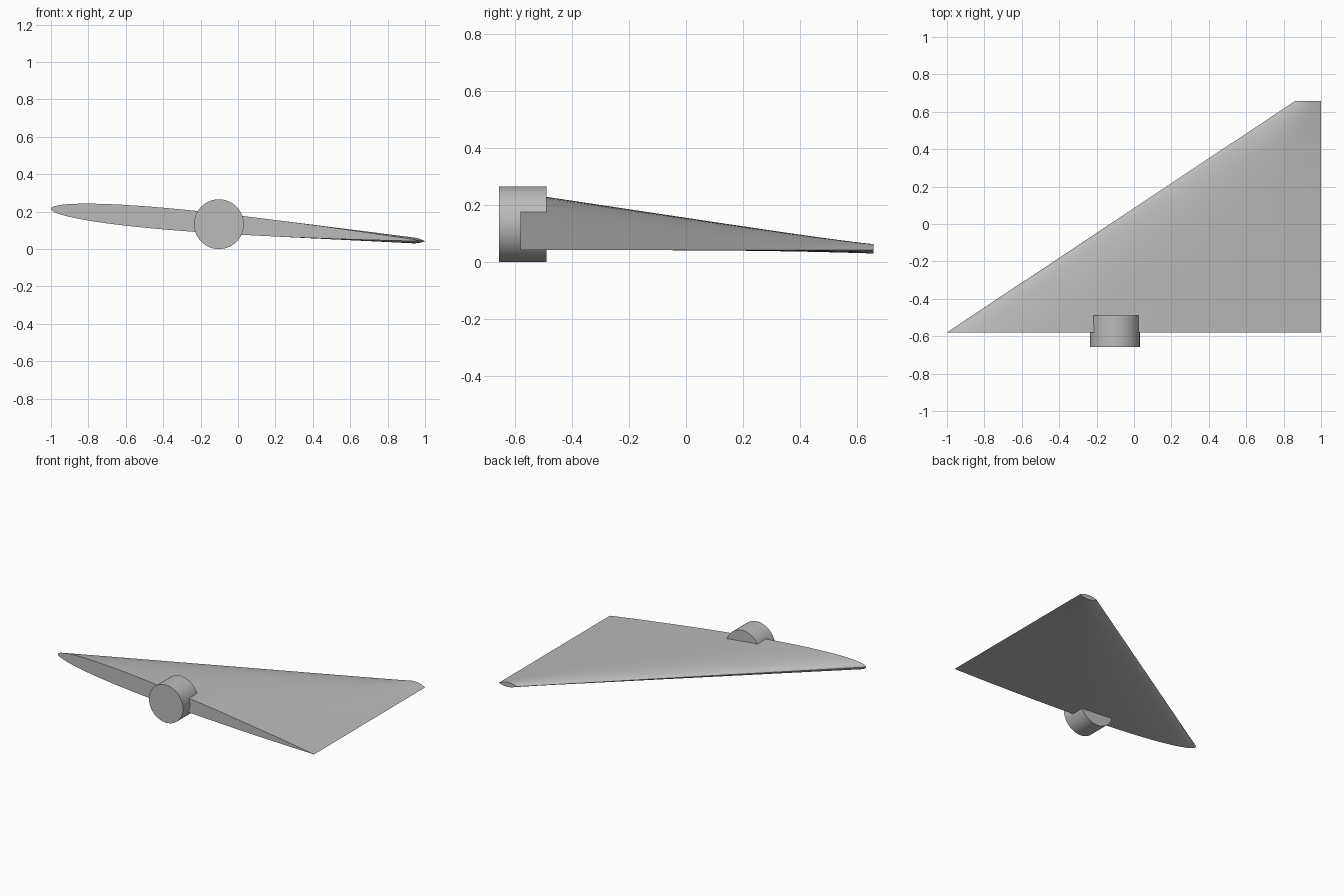
import bpy, bmesh, math
from mathutils import Vector

cube = bpy.data.objects.get("Cube")
if cube:
    bpy.data.objects.remove(cube, do_unlink=True)

grey = bpy.data.materials.new("plain grey")
grey.use_nodes = True
colour = (0.5, 0.5, 0.5, 1)
grey.diffuse_color = colour
grey.node_tree.nodes["Principled BSDF"].inputs["Base Color"].default_value = colour


def finish(obj):
    """Apply the colour and smooth all but the sharp edges."""
    obj.data.materials.append(grey)
    bpy.ops.object.select_all(action="DESELECT")
    obj.select_set(True)
    bpy.context.view_layer.objects.active = obj
    bpy.ops.object.shade_smooth_by_angle(angle=math.radians(35))


def airfoil(f):
    """Round-nosed half thickness along the chord, peak near 1."""
    return 10 * (0.2969 * math.sqrt(f) - 0.126 * f - 0.3516 * f**2
                 + 0.2843 * f**3 - 0.1036 * f**4)


def lens(f):
    return 4 * f * (1 - f)


def section(nose, tail, half, shape, steps=32):
    """Closed loop: tail to nose over the top, then back underneath."""
    nose, tail = Vector(nose), Vector(tail)
    fractions = [(1 - math.cos(math.pi * i / steps)) / 2 for i in range(steps + 1)]
    up = Vector((0, 0, half))
    top = [nose.lerp(tail, f) + up * shape(f) for f in reversed(fractions)]
    under = [nose.lerp(tail, f) - up * shape(f) for f in fractions[1:-1]]
    return top + under


# Wing: straight loft from a thick root to a small tip
root = section((-1, -0.58, 0.215), (1, -0.58, 0.042), 0.058, airfoil)
tip = section((0.86, 0.657, 0.052), (1, 0.657, 0.042), 0.016, lens)
bm = bmesh.new()
spans = 10
loops = [[bm.verts.new(a.lerp(b, s / spans)) for a, b in zip(root, tip)]
         for s in range(spans + 1)]
for one, two in zip(loops, loops[1:]):
    for i in range(len(one)):
        j = (i + 1) % len(one)
        bm.faces.new((one[i], one[j], two[j], two[i]))
bm.faces.new(loops[0])
bm.faces.new(loops[-1])
bmesh.ops.recalc_face_normals(bm, faces=bm.faces)
mesh = bpy.data.meshes.new("wing")
bm.to_mesh(mesh)
bm.free()
wing = bpy.data.objects.new("wing", mesh)
bpy.context.collection.objects.link(wing)
finish(wing)

# Round mounting boss through the root
bpy.ops.mesh.primitive_cylinder_add(
    vertices=64, radius=0.133, depth=0.167,
    location=(-0.102, -0.573, 0.133), rotation=(math.pi / 2, 0, 0))
boss = bpy.context.object
boss.name = "root_boss"
finish(boss)
